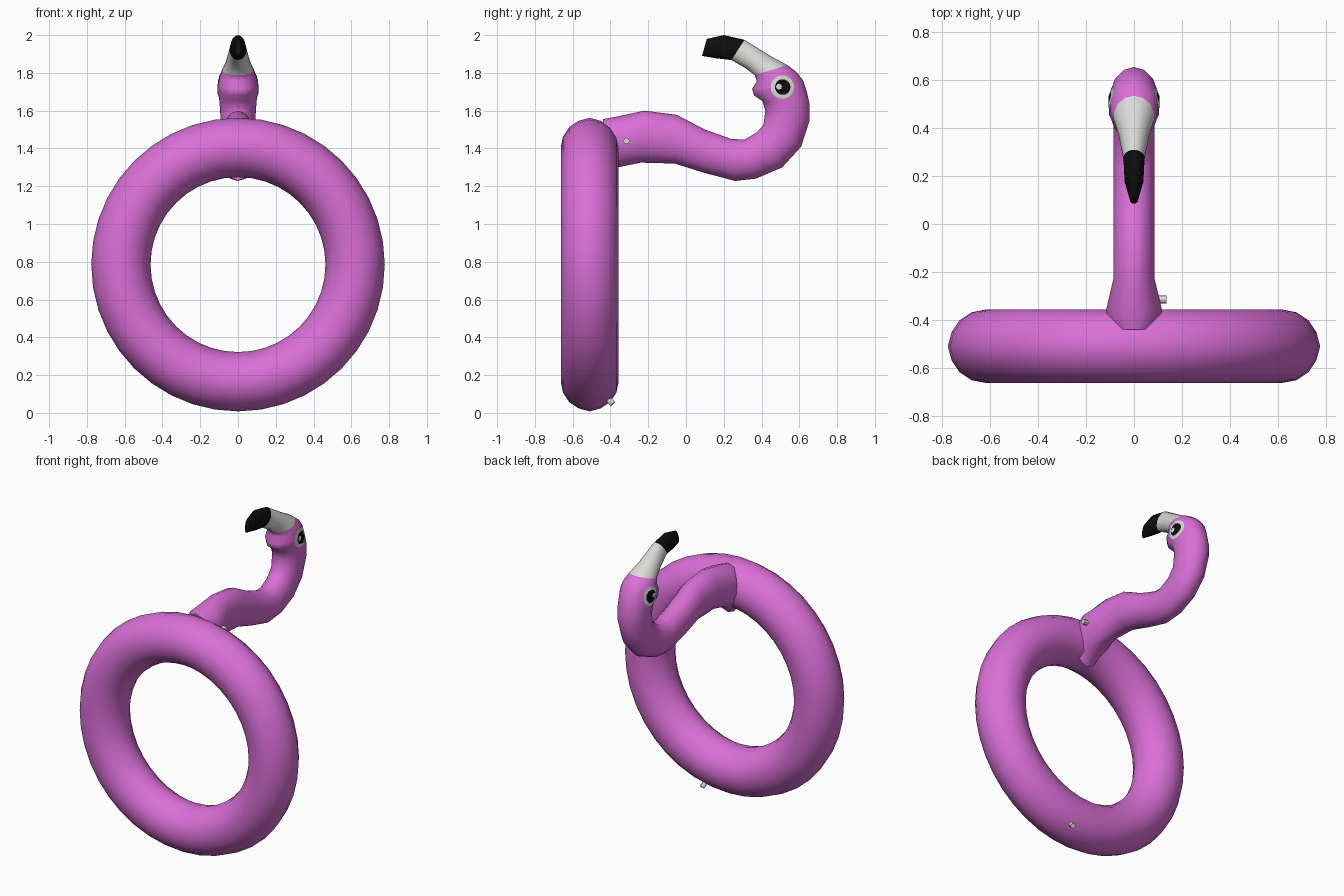
import bpy, bmesh, math
from mathutils import Vector
from mathutils.bvhtree import BVHTree

if "Cube" in bpy.data.objects:
    bpy.data.objects.remove(bpy.data.objects["Cube"])


def material(name, rgb):
    m = bpy.data.materials.new(name)
    m.diffuse_color = (*rgb, 1)
    m.use_nodes = True
    m.node_tree.nodes["Principled BSDF"].inputs["Base Color"].default_value = m.diffuse_color
    return m


PINK = material("orchid pink", (0.70, 0.16, 0.68))
WHITE = material("soft white", (0.70, 0.70, 0.69))
BLACK = material("black", (0.004, 0.004, 0.004))


def finish(name, bm, mats, angle=50):
    bmesh.ops.recalc_face_normals(bm, faces=bm.faces)
    me = bpy.data.meshes.new(name)
    bm.to_mesh(me)
    bm.free()
    ob = bpy.data.objects.new(name, me)
    bpy.context.collection.objects.link(ob)
    for m in mats:
        me.materials.append(m)
    bpy.ops.object.select_all(action='DESELECT')
    ob.select_set(True)
    bpy.context.view_layer.objects.active = ob
    bpy.ops.object.shade_smooth_by_angle(angle=math.radians(angle))
    return ob


def bridge(bm, a, b, mat=0):
    n = len(a)
    for i in range(n):
        f = bm.faces.new((a[i], a[(i + 1) % n], b[(i + 1) % n], b[i]))
        f.material_index = mat


# Inflatable ring, with a slight welded seam on its outer and inner lines
RC = Vector((0, -0.51, 0.785))
R, r, MAJOR, MINOR = 0.62, 0.153, 40, 16
bm = bmesh.new()
loops = []
for i in range(MAJOR):
    a = math.tau * i / MAJOR
    loop = []
    for j in range(MINOR):
        t = math.tau * j / MINOR
        rr = r + (0.004 if j in (0, MINOR // 2) else 0)
        d = R + rr * math.cos(t)
        loop.append(bm.verts.new(RC + Vector((d * math.sin(a), rr * math.sin(t), d * math.cos(a)))))
    loops.append(loop)
for i in range(MAJOR):
    bridge(bm, loops[i], loops[(i + 1) % MAJOR])
finish("swim_ring", bm, [PINK])

# Neck, head and beak: outer edge (y, z), inner edge (y, z), half width
STATIONS = [
    (-.44, 1.23, -.44, 1.555, .10), (-.36, 1.30, -.36, 1.57, .12),
    (-.24, 1.325, -.22, 1.60, .088), (-.06, 1.32, -.05, 1.578, .088),
    (.10, 1.27, .10, 1.50, .088), (.26, 1.228, .24, 1.45, .088),
    (.37, 1.24, .31, 1.447, .088), (.51, 1.30, .375, 1.485, .088),
    (.61, 1.41, .41, 1.525, .09), (.655, 1.55, .42, 1.60, .095),
    (.655, 1.63, .405, 1.65, .10), (.64, 1.70, .36, 1.68, .105),
    (.62, 1.76, .35, 1.715, .105), (.585, 1.805, .375, 1.755, .10),
    (.535, 1.842, .365, 1.787, .085), (.45, 1.888, .31, 1.828, .064),
    (.31, 1.975, .24, 1.868, .045), (.20, 2.0, .16, 1.877, .04),
    (.11, 1.98, .085, 1.89, .016),
]
WHITE_FROM, BLACK_FROM, SIDES = 14, 16, 14
bm = bmesh.new()
loops = []
for oy, oz, iy, iz, w in STATIONS:
    o, n = Vector((0, oy, oz)), Vector((0, iy, iz))
    mid, half = (o + n) / 2, (o - n) / 2
    loops.append([bm.verts.new(mid + half * math.cos(t) + Vector((w * math.sin(t), 0, 0)))
                  for t in (math.tau * k / SIDES for k in range(SIDES))])
for i in range(len(loops) - 1):
    bridge(bm, loops[i], loops[i + 1], (i >= WHITE_FROM) + (i >= BLACK_FROM))
bm.faces.new(loops[0])
bm.faces.new(loops[-1]).material_index = 2
bmesh.ops.triangulate(bm, faces=bm.faces)
surface = BVHTree.FromBMesh(bm)
finish("neck_and_head", bm, [PINK, WHITE, BLACK])


# Eyes: thin discs draped over both sides of the head
def eye_disc(name, side, y, z, radius, lift, mat):
    bm = bmesh.new()

    def drape(py, pz):
        hit = surface.ray_cast(Vector((side, py, pz)), Vector((-side, 0, 0)))[0]
        return bm.verts.new(hit + Vector((side * lift, 0, 0)))

    centre = drape(y, z)
    rings = []
    for k in range(1, 5):
        q = radius * k / 4
        rings.append([drape(y + q * math.cos(math.tau * i / 20), z + q * math.sin(math.tau * i / 20))
                      for i in range(20)])
    for i in range(20):
        bm.faces.new((centre, rings[0][i], rings[0][(i + 1) % 20]))
    for a, b in zip(rings, rings[1:]):
        bridge(bm, a, b)
    ob = finish(name, bm, [mat])
    if ob.data.polygons[0].normal.x * side < 0:
        ob.data.flip_normals()


for side, tag in ((1, "right"), (-1, "left")):
    eye_disc("eye_white_" + tag, side, .51, 1.725, .062, .003, WHITE)
    eye_disc("eye_pupil_" + tag, side, .512, 1.725, .041, .005, BLACK)
    eye_disc("eye_glint_" + tag, side, .492, 1.727, .015, .007, WHITE)


# Air valves
def valve(name, pos, axis):
    bm = bmesh.new()
    bmesh.ops.create_cone(bm, cap_ends=True, segments=12, radius1=.016, radius2=.016, depth=.036)
    rot = Vector(axis).to_track_quat('Z', 'Y')
    for v in bm.verts:
        v.co = rot @ v.co + Vector(pos)
    finish(name, bm, [WHITE], 30)


valve("neck_valve", (.117, -.315, 1.44), (1, 0, 0))
valve("ring_valve", (.15, -.40, .06), (.024, .11, -.117))
